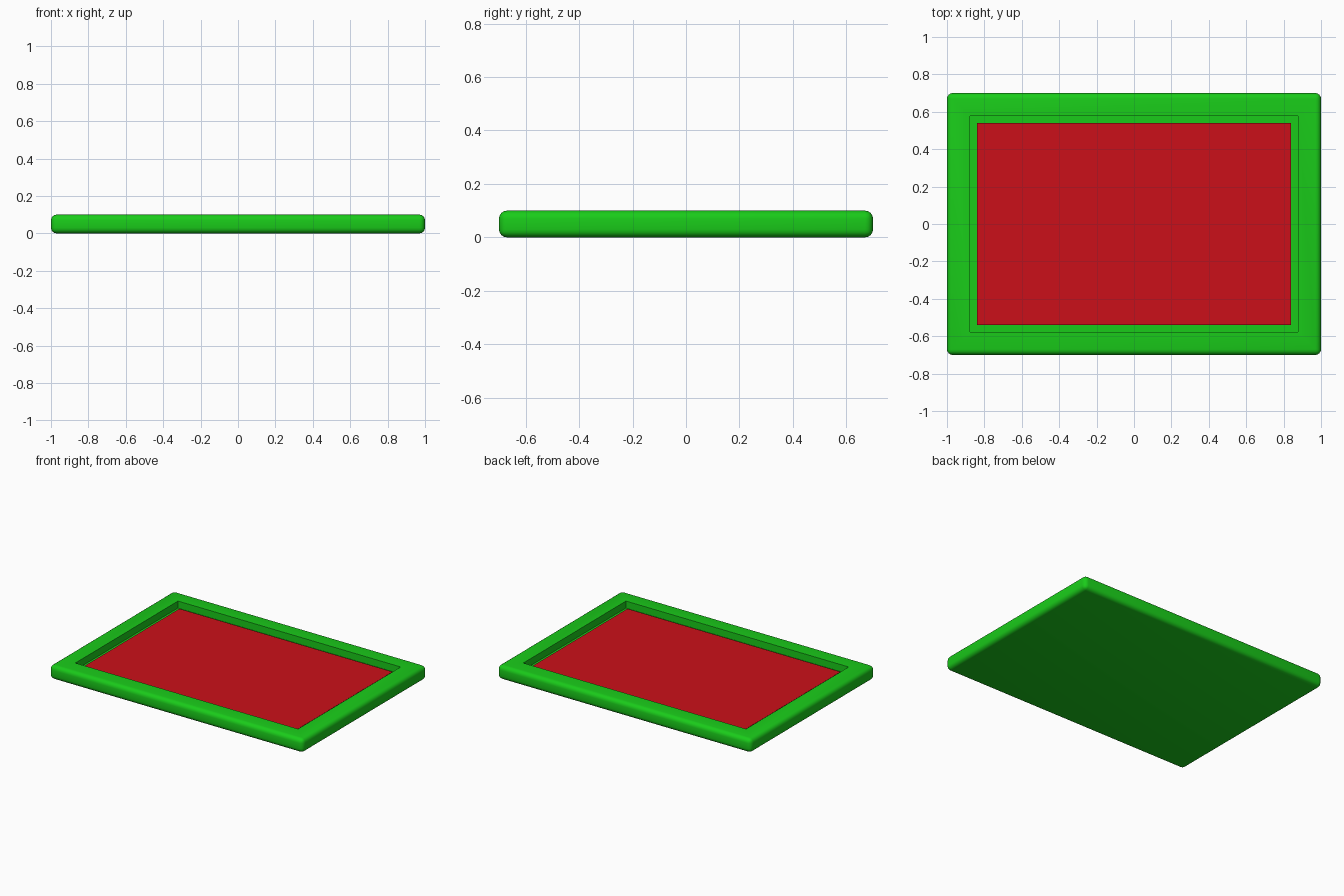
import bpy, bmesh

if "Cube" in bpy.data.objects:
    bpy.data.objects.remove(bpy.data.objects["Cube"])

L, W, H = 2.0, 1.4, 0.1      # outer size
R = 0.03                     # edge rounding
BORDER = 0.16                # frame width
POCKET_Z, PANEL_Z = 0.05, 0.07


def material(name, rgb):
    m = bpy.data.materials.new(name)
    m.diffuse_color = (*rgb, 1)
    m.use_nodes = True
    m.node_tree.nodes["Principled BSDF"].inputs["Base Color"].default_value = m.diffuse_color
    return m


def box(bm, sx, sy, z0, z1):
    cube = bmesh.ops.create_cube(bm, size=1)
    bmesh.ops.scale(bm, vec=(sx, sy, z1 - z0), verts=cube["verts"])
    bmesh.ops.translate(bm, vec=(0, 0, (z0 + z1) / 2), verts=cube["verts"])


def finish(bm, name, mat, smooth=False):
    bmesh.ops.recalc_face_normals(bm, faces=bm.faces[:])
    me = bpy.data.meshes.new(name)
    bm.to_mesh(me)
    bm.free()
    ob = bpy.data.objects.new(name, me)
    bpy.context.collection.objects.link(ob)
    me.materials.append(mat)
    if smooth:
        bpy.ops.object.select_all(action='DESELECT')
        ob.select_set(True)
        bpy.context.view_layer.objects.active = ob
        bpy.ops.object.shade_smooth_by_angle(angle=0.6)
    return ob


# Rounded tray: bevelled box, top face inset and pushed down into a pocket
bm = bmesh.new()
box(bm, L, W, 0, H)
bmesh.ops.bevel(bm, geom=bm.edges[:], offset=R, segments=4, profile=0.5, affect='EDGES')
bm.faces.ensure_lookup_table()
top = max(bm.faces, key=lambda f: f.calc_center_median().z)
bmesh.ops.inset_region(bm, faces=[top], thickness=BORDER - R)
# sharp-walled pocket
ext = bmesh.ops.extrude_discrete_faces(bm, faces=[top])
bmesh.ops.translate(bm, vec=(0, 0, POCKET_Z - H), verts=ext["faces"][0].verts[:])
finish(bm, "tray_frame", material("green", (0.01, 0.6, 0.01)), smooth=True)

# Red panel lying in the pocket
bm = bmesh.new()
box(bm, L - 2 * BORDER, W - 2 * BORDER, POCKET_Z, PANEL_Z)
finish(bm, "inset_panel", material("red", (0.6, 0.005, 0.01)))
